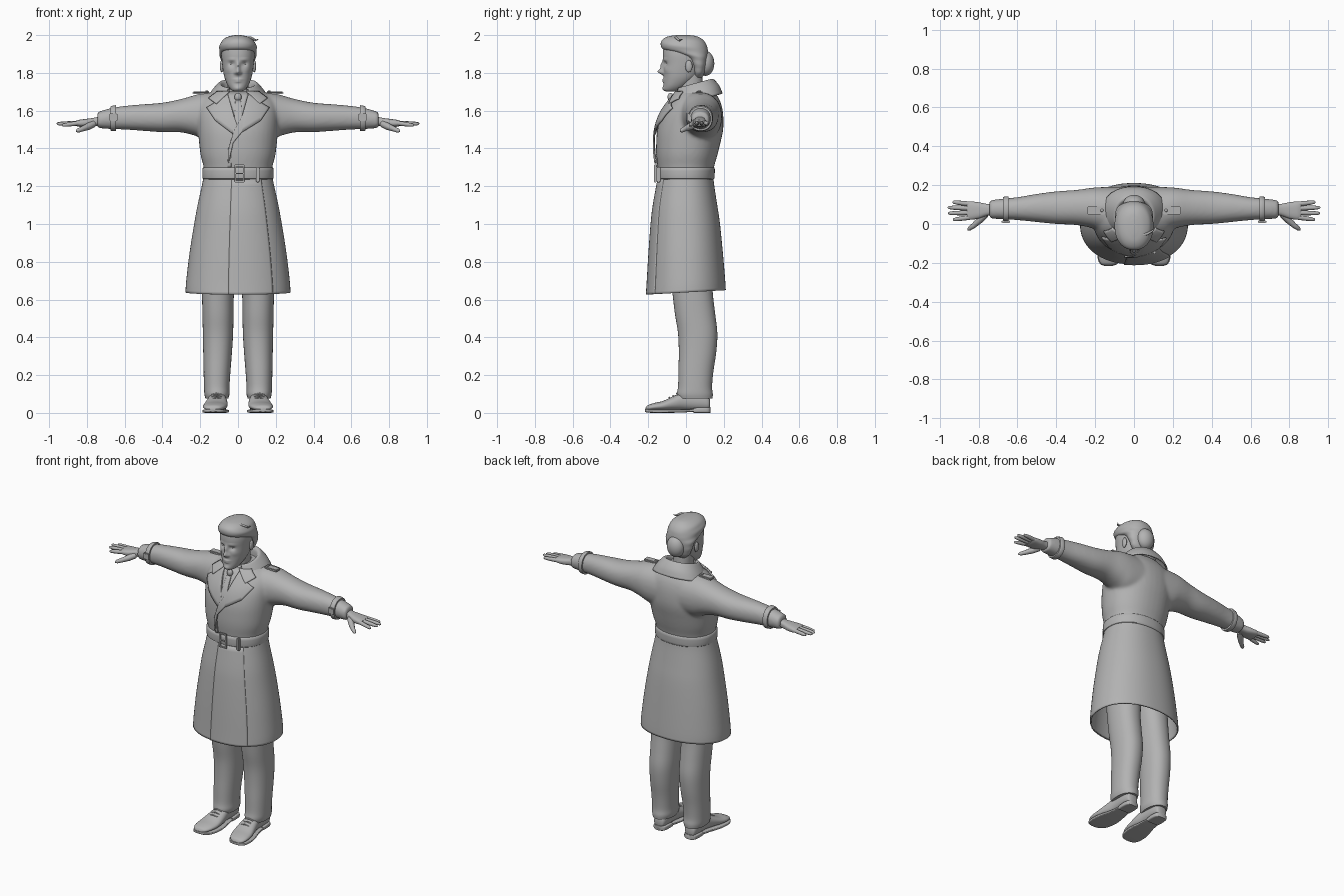
import bpy, bmesh, math
from mathutils import Vector
from mathutils.bvhtree import BVHTree

grey = bpy.data.materials.new("plain grey")
grey.diffuse_color = (0.45, 0.45, 0.45, 1)


def finish(name, bm, angle=40, solid=0):
    bmesh.ops.recalc_face_normals(bm, faces=bm.faces)
    me = bpy.data.meshes.new(name)
    bm.to_mesh(me)
    bm.free()
    me.materials.append(grey)
    ob = bpy.data.objects.new(name, me)
    bpy.context.collection.objects.link(ob)
    bpy.ops.object.select_all(action='DESELECT')
    ob.select_set(True)
    bpy.context.view_layer.objects.active = ob
    bpy.ops.object.shade_smooth_by_angle(angle=math.radians(angle))
    if solid:
        m = ob.modifiers.new("thickness", 'SOLIDIFY')
        m.thickness, m.offset = solid, 0
    return ob


def smooth_rings(rings, steps):
    """Hermite interpolation between sections."""
    def tan(i):
        a, b = rings[max(i - 1, 0)], rings[min(i + 1, len(rings) - 1)]
        return [(q - p) / max(1, min(i + 1, len(rings) - 1) - max(i - 1, 0)) for p, q in zip(a, b)]
    out = []
    for i in range(len(rings) - 1):
        for k in range(steps):
            t = k / steps
            h = (2*t**3 - 3*t**2 + 1, t**3 - 2*t**2 + t, -2*t**3 + 3*t**2, t**3 - t**2)
            out.append([h[0]*p + h[1]*m + h[2]*q + h[3]*n for p, m, q, n in
                        zip(rings[i], tan(i), rings[i + 1], tan(i + 1))])
    return out + [list(rings[-1])]


def loft(bm, rings, axis='z', n=40, steps=4, p=2.2, arc=None, grow=0, shear=0, side=1, caps=True):
    """Sections are (position, low a, high a, low b, high b)."""
    rows = []
    cnt = n if arc is None else n + 1
    for t, a0, a1, b0, b1 in smooth_rings(rings, steps):
        row = []
        for j in range(cnt):
            ang = 2*math.pi*j/n if arc is None else math.radians(arc[0] + (arc[1] - arc[0])*j/n)
            r = 1 + grow*j/n
            c, s = math.cos(ang), math.sin(ang)
            a = (a0 + a1)/2 + r*(a1 - a0)/2*math.copysign(abs(c)**(2/p), c)
            b = (b0 + b1)/2 + r*(b1 - b0)/2*math.copysign(abs(s)**(2/p), s)
            x, y, z = {'z': (a, b, t + shear*b), 'x': (t, a, b), 'y': (a, t, b)}[axis]
            row.append(bm.verts.new((x*side, y, z)))
        rows.append(row)
    for u, v in zip(rows, rows[1:]):
        for j in range(n):
            k = (j + 1) % cnt
            bm.faces.new((u[j], u[k], v[k], v[j]))
    if arc is None and caps:
        bm.faces.new(rows[0])
        bm.faces.new(rows[-1])


def lofted(name, rings, solid=0, **kw):
    bm = bmesh.new()
    loft(bm, rings, **kw)
    return finish(name, bm, solid=solid)


def sym(*rows):
    """Sections symmetric in x: (z, half width, front y, back y)."""
    return [(z, -w, w, f, b) for z, w, f, b in rows]


def tube(name, pts, radii, cyclic=False):
    cu = bpy.data.curves.new(name, 'CURVE')
    cu.dimensions, cu.bevel_depth, cu.bevel_resolution, cu.use_fill_caps = '3D', 1, 3, True
    sp = cu.splines.new('POLY')
    sp.points.add(len(pts) - 1)
    for q, co, r in zip(sp.points, pts, radii):
        q.co, q.radius = (*co, 1), r
    sp.use_cyclic_u, sp.use_smooth = cyclic, True
    cu.materials.append(grey)
    ob = bpy.data.objects.new(name, cu)
    bpy.context.collection.objects.link(ob)


def ball(name, co, size, rot=0):
    bm = bmesh.new()
    bmesh.ops.create_uvsphere(bm, u_segments=24, v_segments=14, radius=1)
    for v in bm.verts:
        v.co = Vector((v.co.x*size[0], v.co.y*size[1], v.co.z*size[2])) + Vector(co)
    return finish(name, bm, 60)


def box(name, co, size):
    bm = bmesh.new()
    bmesh.ops.create_cube(bm, size=1)
    for v in bm.verts:
        v.co = Vector((v.co.x*size[0], v.co.y*size[1], v.co.z*size[2])) + Vector(co)
    bmesh.ops.bevel(bm, geom=bm.edges[:], offset=min(size)*0.25, segments=2, affect='EDGES')
    return finish(name, bm)


# Coat body and sleeves, fused into one surface
bm = bmesh.new()
loft(bm, sym((1.235, .178, -.143, .138), (1.30, .182, -.15, .148), (1.36, .197, -.157, .165),
             (1.42, .205, -.158, .18), (1.50, .212, -.152, .197), (1.58, .215, -.127, .197),
             (1.64, .205, -.09, .185), (1.68, .165, -.06, .165), (1.715, .10, -.03, .14)))
for s in (1, -1):
    loft(bm, [(.06, -.06, .19, 1.43, 1.70), (.16, -.04, .19, 1.44, 1.695), (.22, -.02, .186, 1.465, 1.685),
              (.30, -.005, .175, 1.485, 1.662), (.40, .0, .168, 1.486, 1.642), (.50, .01, .155, 1.493, 1.634),
              (.60, .02, .138, 1.50, 1.625), (.68, .025, .13, 1.503, 1.612), (.745, .028, .122, 1.508, 1.592)],
         axis='x', side=s)
coat = finish("coat_upper", bm)
m = coat.modifiers.new("fuse", 'REMESH')
m.mode, m.voxel_size, m.use_smooth_shade = 'VOXEL', 0.009, True
m = coat.modifiers.new("soften", 'SMOOTH')
m.factor, m.iterations = 0.5, 8

# Coat skirt with overlapping front edge
lofted("coat_skirt", sym((1.25, .178, -.145, .14), (1.20, .188, -.155, .145), (1.10, .21, -.172, .16),
                         (1.0, .228, -.182, .175), (.85, .252, -.192, .19), (.70, .27, -.20, .203),
                         (.638, .274, -.204, .207)),
       n=72, arc=(-90, 282 - 18), grow=.0, shear=.055, solid=.008)
lofted("coat_front_flap", sym((1.25, .180, -.147, .14), (1.10, .212, -.174, .16), (1.0, .23, -.185, .175),
                              (.85, .254, -.196, .19), (.70, .271, -.205, .203), (.638, .275, -.209, .207)),
       n=16, arc=(-99, -50), shear=.055, solid=.007)

# Belt, buckle and loops
lofted("belt", sym((1.236, .178, -.146, .142), (1.24, .187, -.156, .15), (1.265, .189, -.158, .152),
                   (1.295, .187, -.157, .152), (1.30, .178, -.148, .145)), n=64, steps=2)
for z in (1.225, 1.31):
    box("buckle_bar", (.008, -.163, z), (.052, .012, .009))
for x in (-.014, .03):
    box("buckle_side", (x, -.163, 1.267), (.009, .012, .09))
box("buckle_prong", (.008, -.165, 1.267), (.035, .008, .007))
box("belt_loop", (.105, -.145, 1.262), (.018, .02, .082))

# Plates that follow the coat front
dg = bpy.context.evaluated_depsgraph_get()
skin = BVHTree.FromObject(coat, dg)


def plate(name, pts, lift, thick=.007):
    bm = bmesh.new()
    bm.faces.new([bm.verts.new((x, 0, z)) for x, z in pts])
    bmesh.ops.triangulate(bm, faces=bm.faces[:])
    bmesh.ops.subdivide_edges(bm, edges=bm.edges[:], cuts=7, use_grid_fill=True)
    for v in bm.verts:
        hit = skin.ray_cast(Vector((v.co.x, -1, v.co.z)), Vector((0, 1, 0)))[0]
        v.co.y = (hit.y if hit else -.03) - lift
    finish(name, bm, solid=thick)


plate("shirt_front", [(-.06, 1.70), (.06, 1.70), (.005, 1.50)], .003)
plate("tie", [(-.014, 1.655), (.014, 1.655), (.024, 1.56), (0, 1.50), (-.02, 1.56)], .010)
ball("tie_knot", (0, -.082, 1.672), (.019, .016, .022))
plate("left_lapel", [(.055, 1.69), (.10, 1.655), (.165, 1.615), (.118, 1.545), (.02, 1.485),
                     (-.025, 1.43), (-.05, 1.32), (-.05, 1.40), (-.025, 1.485), (.018, 1.56)], .014, .009)
plate("right_lapel", [(-.055, 1.69), (-.10, 1.655), (-.165, 1.615), (-.118, 1.545), (-.025, 1.475),
                      (0, 1.51), (-.018, 1.56)], .009, .009)
plate("coat_overlap_edge", [(-.052, 1.40), (-.04, 1.40), (-.035, 1.30), (-.055, 1.30)], .004, .006)
for s in (1, -1):
    plate("collar_point", [(s*.045, 1.70), (s*.11, 1.70), (s*.155, 1.665), (s*.115, 1.635)], .016, .009)

# Turned-down collar and shirt collar
lofted("coat_collar", sym((1.638, .165, -.075, .19), (1.68, .14, -.068, .175), (1.715, .113, -.055, .152),
                          (1.728, .098, -.048, .137), (1.715, .088, -.04, .125), (1.665, .085, -.035, .12)),
       n=56, arc=(-62, 242), shear=.27, solid=.008)
lofted("shirt_collar", sym((1.655, .07, -.065, .105), (1.69, .064, -.052, .10), (1.70, .058, -.045, .095)),
       n=40, shear=.2, solid=.006, caps=False)
lofted("neck", sym((1.62, .062, -.05, .095), (1.70, .056, -.042, .09), (1.80, .058, -.045, .085)))

# Head with facial relief: (x, z, width, height, amount)
head = bmesh.new()
loft(head, sym((1.701, .018, -.10, -.055), (1.708, .034, -.115, -.03), (1.73, .052, -.118, .005),
               (1.765, .068, -.118, .05), (1.80, .077, -.119, .075), (1.85, .084, -.119, .09),
               (1.90, .087, -.122, .092), (1.94, .08, -.115, .08), (1.975, .055, -.085, .05),
               (1.985, .02, -.05, .02)), n=112, steps=7)
relief = [(0, 1.806, .012, .014, .03), (0, 1.838, .010, .022, .017), (0, 1.765, .022, .005, .008),
          (0, 1.754, .018, .005, .008), (0, 1.718, .02, .013, .008)]
for s in (1, -1):
    relief += [(s*.015, 1.80, .007, .007, .008), (s*.034, 1.848, .015, .011, -.013),
               (s*.034, 1.870, .022, .006, .005), (s*.05, 1.815, .018, .016, .004)]
for v in head.verts:
    if v.co.y < -.03:
        x, z = v.co.x, v.co.z
        v.co.y -= sum(k*math.exp(-((x - a)/w)**2 - ((z - c)/h)**2) for a, c, w, h, k in relief)
finish("head", head, 80)
for s in (1, -1):
    ball("eye", (s*.034, -.088, 1.848), (.014, .014, .010))
    ball("ear", (s*.086, .015, 1.835), (.010, .019, .032))

# Swept-back hair with fine ridges, bun and loose strand
hair = bmesh.new()
loft(hair, sym((1.775, .045, .04, .085), (1.80, .070, .035, .10), (1.84, .086, .025, .11), (1.88, .094, -.005, .115),
               (1.905, .098, -.07, .117), (1.925, .099, -.122, .115), (1.95, .096, -.134, .108),
               (1.975, .08, -.126, .09), (1.993, .05, -.095, .06), (2.0, .015, -.05, .02)), n=112, steps=4)
for v in hair.verts:
    v.co.x *= 1 + .014*math.sin(150*v.co.z + 22*v.co.y)
finish("hair", hair, 80)
ball("hair_bun", (0, .103, 1.85), (.056, .047, .066))
tube("hair_strand", [(.03, -.06, 1.985), (.07, -.05, 1.985), (.095, -.035, 1.972), (.107, -.02, 1.978)],
     [.008, .007, .005, .001])

for s in (1, -1):
    # Shoulder straps
    box("shoulder_strap", (s*.195, .07, 1.694), (.09, .042, .014))
    ball("strap_button", (s*.165, .07, 1.703), (.008, .008, .005))
    # Sleeve straps
    lofted("sleeve_strap", [(.645, .016, .140, 1.493, 1.625), (.648, .012, .143, 1.491, 1.629),
                            (.672, .014, .14, 1.493, 1.624), (.675, .018, .136, 1.496, 1.619)],
           axis='x', side=s, steps=2)
    box("sleeve_buckle", (s*.66, .012, 1.565), (.042, .012, .04))
    # Hand
    lofted("palm", [(.72, .048, .102, 1.522, 1.572), (.76, .042, .104, 1.517, 1.563), (.80, .028, .112, 1.513, 1.557),
                    (.84, .022, .116, 1.515, 1.552), (.86, .026, .113, 1.52, 1.546)], axis='x', side=s, p=2.6)
    for y0, y1, tip, z1 in ((.034, .022, .932, 1.522), (.058, .055, .957, 1.53),
                            (.081, .085, .96, 1.532), (.103, .113, .935, 1.53)):
        tube("finger", [(s*(.845 + (tip - .845)*t), y0 + (y1 - y0)*t, 1.534 + (z1 - 1.534)*t)
                        for t in (0, .4, .75, .94, 1)], [.0125, .012, .0105, .008, .003])
    tube("thumb", [(s*.765, .05, 1.53), (s*.795, .02, 1.515), (s*.825, -.008, 1.503),
                   (s*.848, -.024, 1.494), (s*.857, -.03, 1.49)], [.018, .018, .0135, .011, .003])
    # Trouser leg
    lofted("trouser_leg", [(.075, .052, .172, -.042, .14), (.10, .045, .178, -.048, .142),
                           (.14, .045, .18, -.042, .138), (.22, .04, .182, -.04, .145), (.32, .032, .184, -.038, .16),
                           (.42, .026, .186, -.042, .166), (.52, .024, .188, -.058, .155), (.62, .022, .19, -.07, .143),
                           (.75, .01, .19, -.085, .135), (.95, 0, .18, -.10, .13)], side=s)
    # Shoe, sole, heel and laces
    lofted("shoe", [(.127, .09, .13, .03, .07), (.118, .075, .145, .015, .09), (.08, .067, .152, .012, .115),
                    (.0, .063, .155, .014, .115), (-.06, .056, .168, .012, .092), (-.12, .056, .182, .012, .064),
                    (-.17, .068, .184, .012, .052), (-.203, .09, .172, .012, .04), (-.214, .115, .15, .015, .026)],
           axis='y', side=s)
    lofted("sole", [(.04, .068, .152, .006, .02), (-.02, .058, .162, .002, .018), (-.10, .048, .185, 0, .018),
                    (-.17, .06, .188, 0, .018), (-.205, .085, .175, .002, .02), (-.217, .115, .15, .006, .02)],
           axis='y', side=s, p=5)
    lofted("heel", [(.13, .09, .13, 0, .03), (.118, .07, .148, 0, .03), (.08, .064, .154, 0, .03),
                    (.04, .066, .152, 0, .026)], axis='y', side=s, p=5)
    for y, z in ((-.045, .103), (-.065, .092), (-.085, .082)):
        tube("lace", [(s*.085, y, z - .008), (s*.112, y - .004, z), (s*.14, y, z - .008)], [.004]*3)
